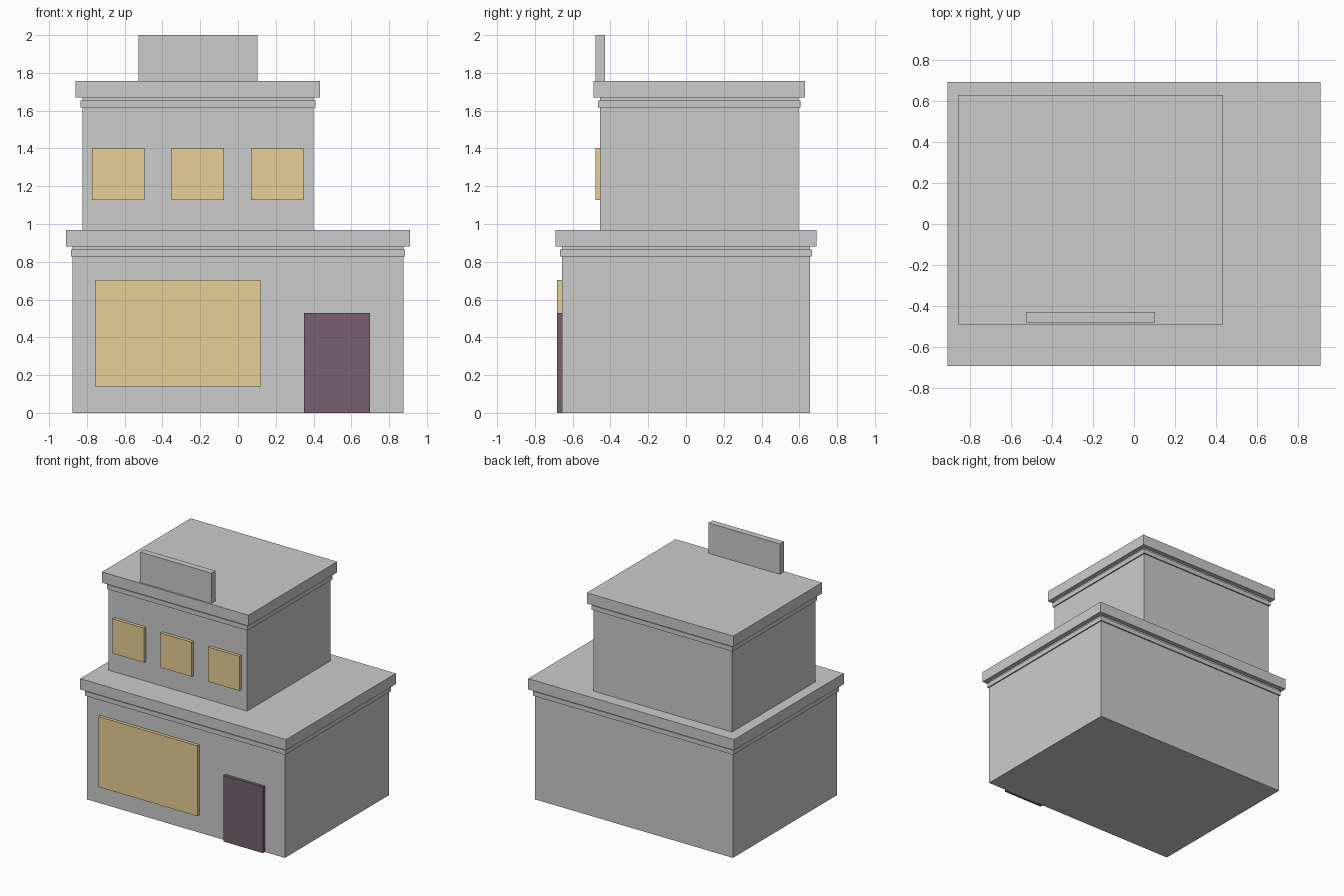
import bpy

if "Cube" in bpy.data.objects:
    bpy.data.objects.remove(bpy.data.objects["Cube"])


def material(name, color):
    mat = bpy.data.materials.new(name)
    mat.diffuse_color = color
    mat.use_nodes = True
    mat.node_tree.nodes["Principled BSDF"].inputs["Base Color"].default_value = mat.diffuse_color
    return mat


def box(name, x, y, z, mat=None):
    """Box from (min, max) ranges along each axis."""
    bpy.ops.mesh.primitive_cube_add(size=1, location=[(a + b) / 2 for a, b in (x, y, z)])
    ob = bpy.context.object
    ob.name = name
    ob.scale = [b - a for a, b in (x, y, z)]
    bpy.ops.object.transform_apply(location=False, rotation=False, scale=True)
    if mat:
        ob.data.materials.append(mat)
    return ob


def storey(name, cx, cy, hx, hy, z0, z1):
    """Wall block with a thin moulding and a thick cornice flush with the roof."""
    def ring(part, out, za, zb):
        box(f"{name}_{part}", (cx - hx - out, cx + hx + out),
            (cy - hy - out, cy + hy + out), (za, zb))
    ring("walls", 0, z0, z1 - 0.04)
    ring("moulding", 0.01, z1 - 0.139, z1 - 0.103)
    ring("cornice", 0.035, z1 - 0.086, z1)


glass = material("warm_glass", (0.80, 0.62, 0.30, 1))
wood = material("dark_door", (0.18, 0.12, 0.16, 1))

# Two stacked storeys, the upper one set to the left and back
storey("ground_floor", 0, 0, 0.875, 0.657, 0, 0.968)
storey("upper_floor", -0.212, 0.07, 0.612, 0.525, 0.968, 1.757)

# Shop window and door
lower_front = (-0.682, -0.632)
box("shop_window", (-0.756, 0.118), lower_front, (0.14, 0.703), glass)
box("door", (0.349, 0.698), lower_front, (0, 0.528), wood)

# Upper windows and the blank rooftop sign, sharing the same front plane
upper_front = (-0.480, -0.430)
for i in range(3):
    x = -0.633 + i * 0.421
    box(f"upper_window_{i + 1}", (x - 0.139, x + 0.139), upper_front, (1.126, 1.402), glass)
box("roof_sign", (-0.528, 0.102), upper_front, (1.757, 2.0))
